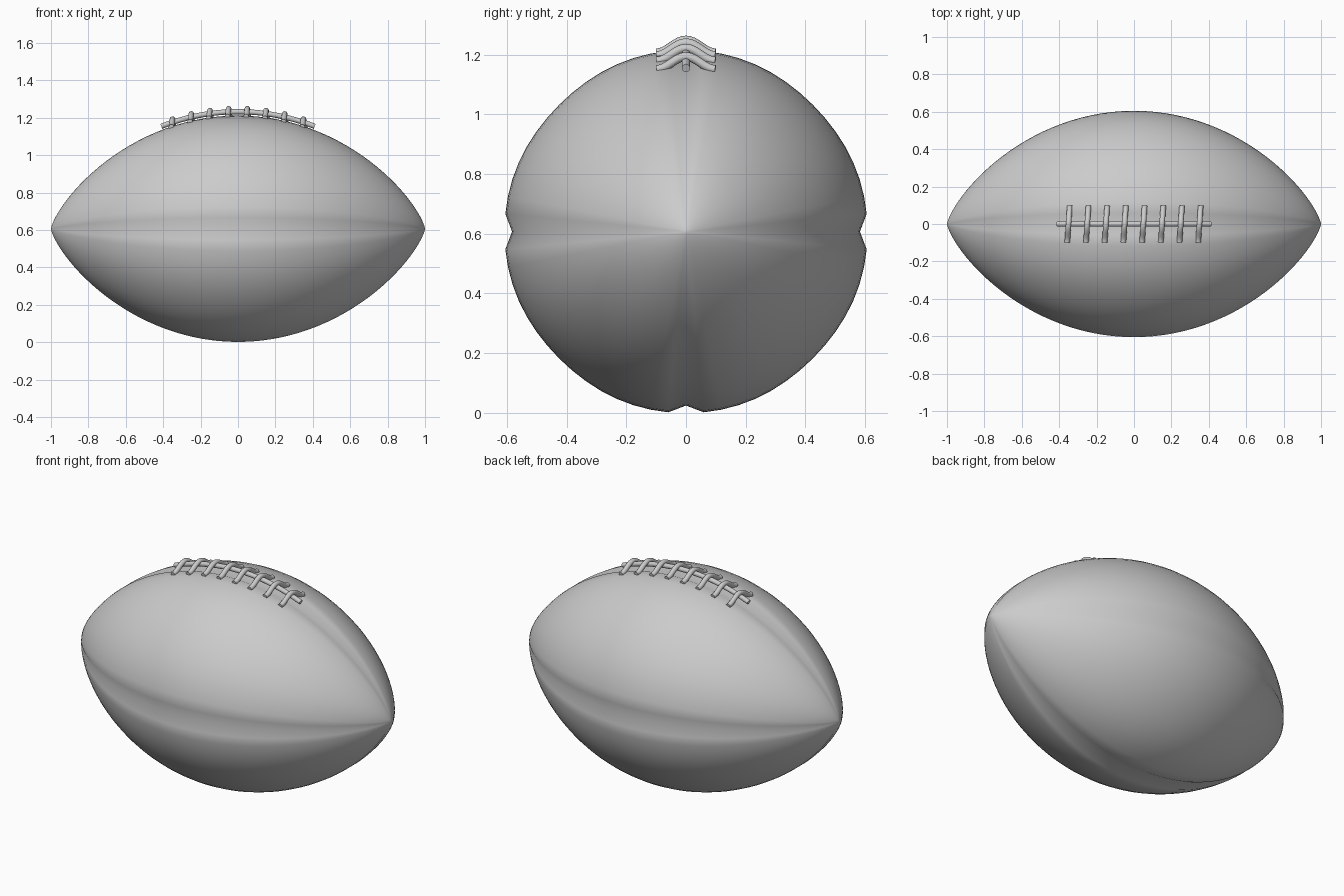
import bpy, bmesh, math
from mathutils import Vector

if "Cube" in bpy.data.objects:
    bpy.data.objects.remove(bpy.data.objects["Cube"])

CZ, R = 0.607, 0.608
grey = bpy.data.materials.new("light grey")
grey.diffuse_color = (0.6, 0.6, 0.6, 1)
grey.use_nodes = True
grey.node_tree.nodes["Principled BSDF"].inputs["Base Color"].default_value = grey.diffuse_color


def radius(x):
    """Pointed-oval profile of the ball."""
    return R * max(0.0, 1 - x * x) ** 0.75


def finish(bm, name, angle):
    bmesh.ops.recalc_face_normals(bm, faces=bm.faces)
    me = bpy.data.meshes.new(name)
    bm.to_mesh(me)
    bm.free()
    me.materials.append(grey)
    ob = bpy.data.objects.new(name, me)
    bpy.context.collection.objects.link(ob)
    bpy.ops.object.select_all(action='DESELECT')
    ob.select_set(True)
    bpy.context.view_layer.objects.active = ob
    bpy.ops.object.shade_smooth_by_angle(angle=math.radians(angle))
    return ob


def tube(name, path, r, sides=12):
    """Round cord with flat ends swept along a list of points."""
    bm = bmesh.new()
    rings = []
    for i, p in enumerate(path):
        t = (path[min(i + 1, len(path) - 1)] - path[max(i - 1, 0)]).normalized()
        up = Vector((0, 0, 1))
        side = t.cross(up).normalized()
        up = side.cross(t)
        rings.append([bm.verts.new(p + r * (math.cos(a) * side + math.sin(a) * up))
                      for a in (2 * math.pi * k / sides for k in range(sides))])
    for a, b in zip(rings, rings[1:]):
        for k in range(sides):
            n = (k + 1) % sides
            bm.faces.new((a[k], a[n], b[n], b[k]))
    bm.faces.new(rings[0])
    bm.faces.new(rings[-1])
    return finish(bm, name, 40)


# Ball body: rings around x, every quarter turn pinched in to form a seam groove
SEG, RINGS = 64, 56
bm = bmesh.new()
rings = []
for i in range(1, RINGS):
    x = -math.cos(math.pi * i / RINGS)
    ring = []
    for k in range(SEG):
        a = 2 * math.pi * k / SEG
        r = radius(x) * (0.958 if k % (SEG // 4) == 0 else 1 - 0.012 * math.sin(2 * a) ** 4)
        ring.append(bm.verts.new((x, r * math.cos(a), CZ + r * math.sin(a))))
    rings.append(ring)
for a, b in zip(rings, rings[1:]):
    for k in range(SEG):
        n = (k + 1) % SEG
        bm.faces.new((a[k], a[n], b[n], b[k]))
for ring, x in ((rings[0], -1), (rings[-1], 1)):
    tip = bm.verts.new((x, 0, CZ))
    for k in range(SEG):
        bm.faces.new((ring[k], ring[(k + 1) % SEG], tip))
finish(bm, "ball_body", 80)

# Long lace running along the top seam
tube("long_lace", [Vector((x, 0, CZ + radius(x) + 0.018))
                   for x in (-0.41 + 0.82 * i / 24 for i in range(25))], 0.014)

# Eight cross laces arching over the long lace, slightly slanted
for j in range(8):
    x0 = -0.35 + 0.1 * j
    base = CZ + radius(x0) - 0.008
    path = []
    for i in range(17):
        y = -0.098 + 0.196 * i / 16
        lift = 0.043 * (0.5 + 0.5 * math.cos(math.pi * y / 0.098))
        path.append(Vector((x0 + 0.07 * y, y, base + lift)))
    tube(f"cross_lace_{j + 1}", path, 0.0145)
